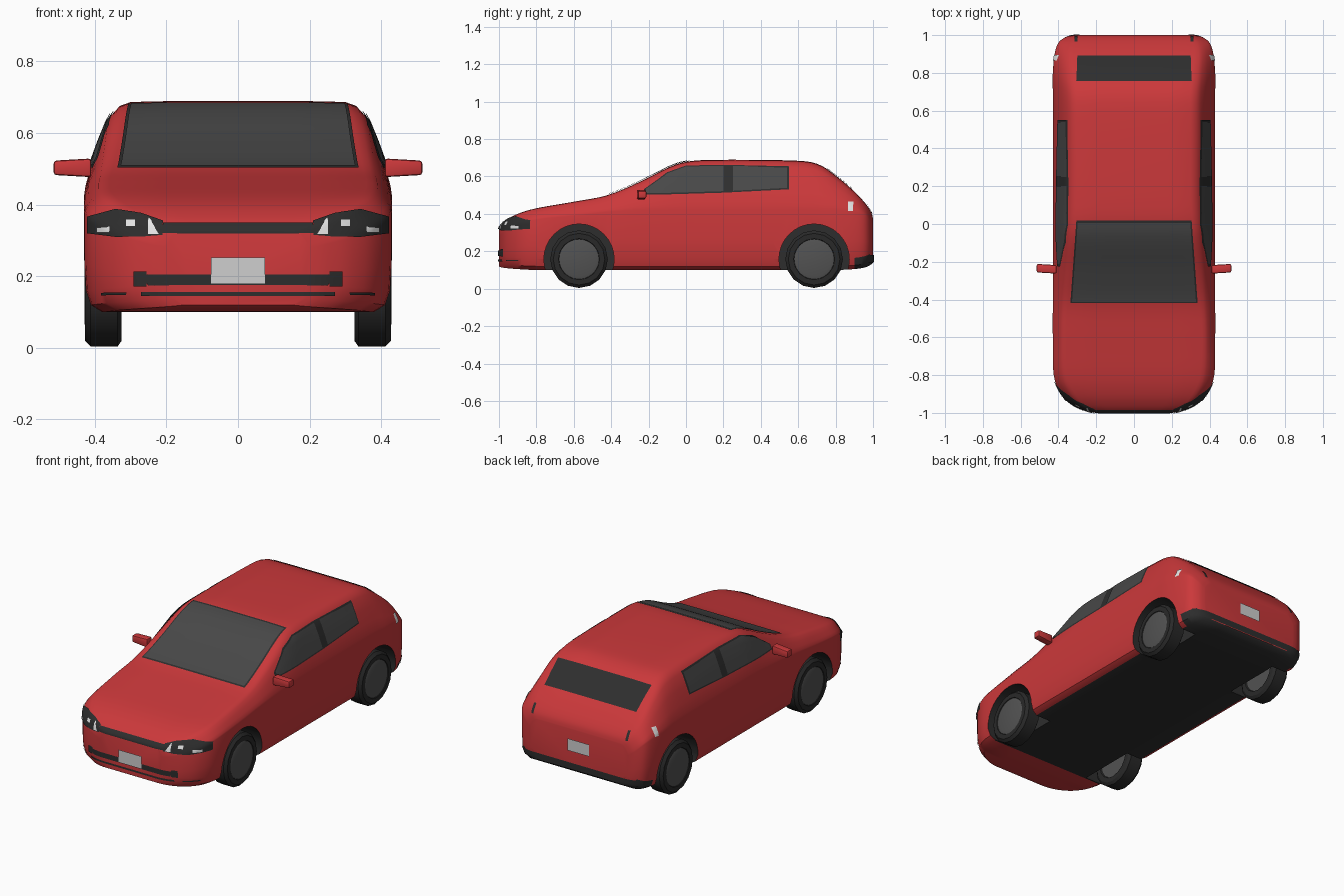
import bpy, bmesh, math
from mathutils import Vector
from mathutils.bvhtree import BVHTree

cube = bpy.data.objects.get("Cube")
if cube:
    bpy.data.objects.remove(cube)


def material(name, rgb):
    m = bpy.data.materials.new(name)
    m.use_nodes = True
    m.diffuse_color = (*rgb, 1)
    m.node_tree.nodes["Principled BSDF"].inputs["Base Color"].default_value = (*rgb, 1)
    return m


RED = material("red paint", (.6, .04, .043))
DARK = material("dark trim", (.027, .027, .027))
GLASS = material("tinted glass", (.065, .065, .065))
TYRE = material("tyre rubber", (.022, .022, .022))
HUB = material("wheel grey", (.085, .085, .085))
PLATE = material("plate grey", (.62, .62, .62))
WHITE = material("lamp white", (.8, .8, .8))


def finish(name, bm, mats, angle=35):
    mesh = bpy.data.meshes.new(name)
    bm.to_mesh(mesh)
    bm.free()
    ob = bpy.data.objects.new(name, mesh)
    bpy.context.collection.objects.link(ob)
    for m in mats:
        mesh.materials.append(m)
    if angle:
        smooth(ob, angle)
    return ob


def smooth(ob, angle):
    bpy.ops.object.select_all(action='DESELECT')
    ob.select_set(True)
    bpy.context.view_layer.objects.active = ob
    bpy.ops.object.shade_smooth_by_angle(angle=math.radians(angle))


# Body stations: y, top, bottom, half width, shoulder height, top half width
STATIONS = [
    (-1, .325, .12, .2, .28, .16), (-.99, .34, .115, .25, .29, .2),
    (-.96, .367, .11, .32, .31, .26), (-.9, .4, .105, .385, .34, .31),
    (-.8, .43, .1, .425, .37, .35), (-.6, .465, .1, .43, .39, .36),
    (-.42, .5, .1, .43, .41, .35), (-.25, .57, .1, .43, .42, .335),
    (-.1, .645, .1, .43, .42, .32), (0, .678, .1, .43, .42, .31),
    (.15, .689, .1, .43, .42, .3), (.55, .686, .1, .43, .42, .3),
    (.7, .668, .1, .43, .42, .3), (.8, .605, .1, .43, .42, .31),
    (.9, .52, .105, .42, .41, .32), (.96, .455, .115, .4, .39, .31),
    (.99, .41, .13, .36, .35, .29), (1, .375, .14, .32, .32, .27)]
# Curve from shoulder to roof edge, as fractions across and up
SHOULDER = [(0, 0), (.03, .12), (.15, .33), (.36, .6), (.58, .85), (.77, .95), (1, .99)]


def spline(rows, steps):
    out = []
    for i in range(len(rows) - 1):
        a, b, c, d = (rows[min(max(i + k, 0), len(rows) - 1)] for k in (-1, 0, 1, 2))
        for t in (k / steps for k in range(steps)):
            out.append([q + .5 * t * (r - p + t * (2*p - 5*q + 4*r - s + t * (3*(q - r) + s - p)))
                        for p, q, r, s in zip(a, b, c, d)])
    return out + [list(rows[-1])]


def section(y, top, bottom, w, shoulder, wt):
    half = [(0, bottom), (w * .5, bottom), (w - .05, bottom), (w - .018, bottom + .02),
            (w - .004, bottom + .06), (w, (bottom + shoulder) / 2)]
    half += [(w + (wt - w) * fx, shoulder + (top - shoulder) * fz) for fx, fz in SHOULDER]
    half += [(wt * .6, top), (0, top)]
    ring = half + [(-x, z) for x, z in half[-2:0:-1]]
    return [Vector((x, y, z)) for x, z in ring]


bm = bmesh.new()
rings = [[bm.verts.new(p) for p in section(*s)] for s in spline(STATIONS, 4)]
for a, b in zip(rings, rings[1:]):
    for i in range(len(a)):
        j = (i + 1) % len(a)
        bm.faces.new((a[i], a[j], b[j], b[i]))
bm.faces.new(rings[0])
bm.faces.new(rings[-1])
bmesh.ops.recalc_face_normals(bm, faces=bm.faces)
bm.normal_update()
# Dark floor and rear valance
for f in bm.faces:
    c = f.calc_center_median()
    if (f.normal.z < -.9 and c.y > -.75) or (c.y > .9 and c.z < .165):
        f.material_index = 1
skin = BVHTree.FromBMesh(bm)
body = finish("body_shell", bm, [RED, DARK], 0)

# Wheels and wheel arches
WHEEL_Z = .158


def lathe(name, profile, centre, side, mats, segments):
    bm = bmesh.new()
    loops = []
    for x, r in profile:
        loops.append([bm.verts.new((side * x, centre[0] + r * math.cos(2 * math.pi * k / segments),
                                    centre[1] + r * math.sin(2 * math.pi * k / segments)))
                      for k in range(segments)])
    for a, b in zip(loops, loops[1:]):
        for k in range(segments):
            n = (k + 1) % segments
            bm.faces.new((a[k], a[n], b[n], b[k]))
    bm.faces.new(loops[0])
    bm.faces.new(loops[-1])
    bmesh.ops.recalc_face_normals(bm, faces=bm.faces)
    return finish(name, bm, mats)


for end, y in (("front", -.572), ("rear", .685)):
    for label, side in (("left", 1), ("right", -1)):
        cutter = lathe("arch_cutter", [(.28, .188), (.6, .188)], (y, WHEEL_Z), side, [DARK], 32)
        mod = body.modifiers.new("arch", 'BOOLEAN')
        mod.operation = 'DIFFERENCE'
        mod.solver = 'EXACT'
        mod.material_mode = 'TRANSFER'
        mod.object = cutter
        bpy.context.view_layer.objects.active = body
        bpy.ops.object.modifier_apply(modifier=mod.name)
        bpy.data.objects.remove(cutter)
        lathe(f"{end}_{label}_tyre",
              [(.34, .1), (.325, .11), (.325, .138), (.336, .154), (.412, .154), (.427, .138),
               (.427, .11), (.418, .105)], (y, WHEEL_Z), side, [TYRE], 16)
        lathe(f"{end}_{label}_hub", [(.332, .107), (.424, .107), (.429, .09)],
              (y, WHEEL_Z), side, [HUB], 24)
smooth(body, 35)

# Thin panels laid onto the body skin
VIEWS = {"front": (lambda a, b: (a, -3, b), (0, 1, 0)),
         "back": (lambda a, b: (a, 3, b), (0, -1, 0)),
         "side": (lambda a, b: (3, a, b), (-1, 0, 0)),
         "top": (lambda a, b: (a, b, 3), (0, 0, -1))}


def panel(name, mat, view, low, high, lift=.004, pair=False, cols=10, rows=8):
    place, d = VIEWS[view]
    d = Vector(d)
    for label, side in (("left_", 1), ("right_", -1)) if pair else (("", 1),):
        bm = bmesh.new()
        grid = []
        for i in range(cols * (len(low) - 1) + 1):
            k = min(i // cols, len(low) - 2)
            t = i / cols - k
            p = Vector(low[k]).lerp(Vector(low[k + 1]), t)
            q = Vector(high[k]).lerp(Vector(high[k + 1]), t)
            column = []
            for j in range(rows + 1):
                hit, n, _, _ = skin.ray_cast(Vector(place(*p.lerp(q, j / rows))), d)
                if hit:
                    hit = hit + n * lift
                    hit.x *= side
                column.append(bm.verts.new(hit) if hit else None)
            grid.append(column)
        out = Vector((-d.x * side, -d.y, -d.z))
        for a, b in zip(grid, grid[1:]):
            for j in range(rows):
                quad = (a[j], b[j], b[j + 1], a[j + 1])
                if all(quad):
                    f = bm.faces.new(quad)
                    f.normal_update()
                    if f.normal.dot(out) < 0:
                        f.normal_flip()
        finish(label + name, bm, [mat])


def box(name, mat, view, x0, x1, z0, z1, **kw):
    panel(name, mat, view, [(x0, z0), (x1, z0)], [(x0, z1), (x1, z1)], **kw)


# Windows
panel("windscreen_frame", DARK, "top", [(-.337, -.418), (.337, -.418)], [(-.305, .02), (.305, .02)],
      cols=24, rows=20)
panel("windscreen", GLASS, "top", [(-.328, -.41), (.328, -.41)], [(-.298, .006), (.298, .006)],
      lift=.007, cols=24, rows=20)
panel("rear_window", DARK, "top", [(-.305, .755), (.305, .755)], [(-.3, .89), (.3, .89)], cols=20)
panel("side_window_frame", DARK, "side",
      [(-.225, .502), (-.1, .503), (0, .506), (.2, .512), (.55, .53)],
      [(-.225, .53), (-.1, .62), (0, .656), (.2, .66), (.55, .652)], pair=True)
panel("front_door_glass", GLASS, "side",
      [(-.212, .509), (-.1, .51), (0, .513), (.2, .519)],
      [(-.212, .532), (-.1, .612), (0, .649), (.2, .652)], lift=.007, pair=True)
panel("rear_door_glass", GLASS, "side", [(.25, .521), (.54, .537)], [(.25, .652), (.54, .645)],
      lift=.007, pair=True)

# Front lamps and grille
panel("headlamp", DARK, "front", [(.21, .315), (.27, .31), (.34, .31), (.418, .32)],
      [(.21, .353), (.27, .374), (.34, .386), (.418, .365)], pair=True)
panel("headlamp_inner_lens", WHITE, "front", [(.22, .317), (.25, .317)], [(.245, .358), (.25, .36)],
      lift=.007, pair=True)
box("headlamp_middle_lens", WHITE, "front", .285, .31, .338, .356, lift=.007, pair=True)
box("headlamp_outer_lens", WHITE, "front", .355, .39, .322, .336, lift=.007, pair=True)
box("upper_grille", DARK, "front", -.21, .21, .32, .348, cols=30)
panel("lower_grille", DARK, "front", [(-.25, .175), (.25, .175)], [(-.27, .205), (.27, .205)], cols=30)
box("grille_end", DARK, "front", .255, .29, .172, .213, pair=True)
box("bumper_slot", DARK, "front", -.27, .27, .145, .156, cols=30)
box("corner_slot", DARK, "front", .31, .38, .148, .155, pair=True)
box("front_number_plate", PLATE, "front", -.075, .075, .18, .252, lift=.008)

# Rear details
box("rear_valance", DARK, "back", -.39, .39, .142, .18, cols=30)
box("rear_number_plate", PLATE, "back", -.07, .07, .25, .32, lift=.007)
box("tail_lamp_lens", WHITE, "side", .865, .893, .415, .465, pair=True)
box("tail_lamp_trim", DARK, "back", .3, .315, .4, .45, pair=True)

# Door mirrors
for label, side in (("left", 1), ("right", -1)):
    bm = bmesh.new()
    bmesh.ops.create_cube(bm, size=1)
    for v in bm.verts:
        outer = v.co.x > 0
        tall = .02 if outer else .026
        v.co = Vector((side * (.515 if outer else .41), -.24 + v.co.y * .045 + (.006 if outer else 0),
                       .503 + v.co.z * 2 * tall))
    bmesh.ops.recalc_face_normals(bm, faces=bm.faces)
    bmesh.ops.bevel(bm, geom=bm.edges[:], offset=.008, segments=2, affect='EDGES', profile=.5)
    finish(f"{label}_door_mirror", bm, [RED])
